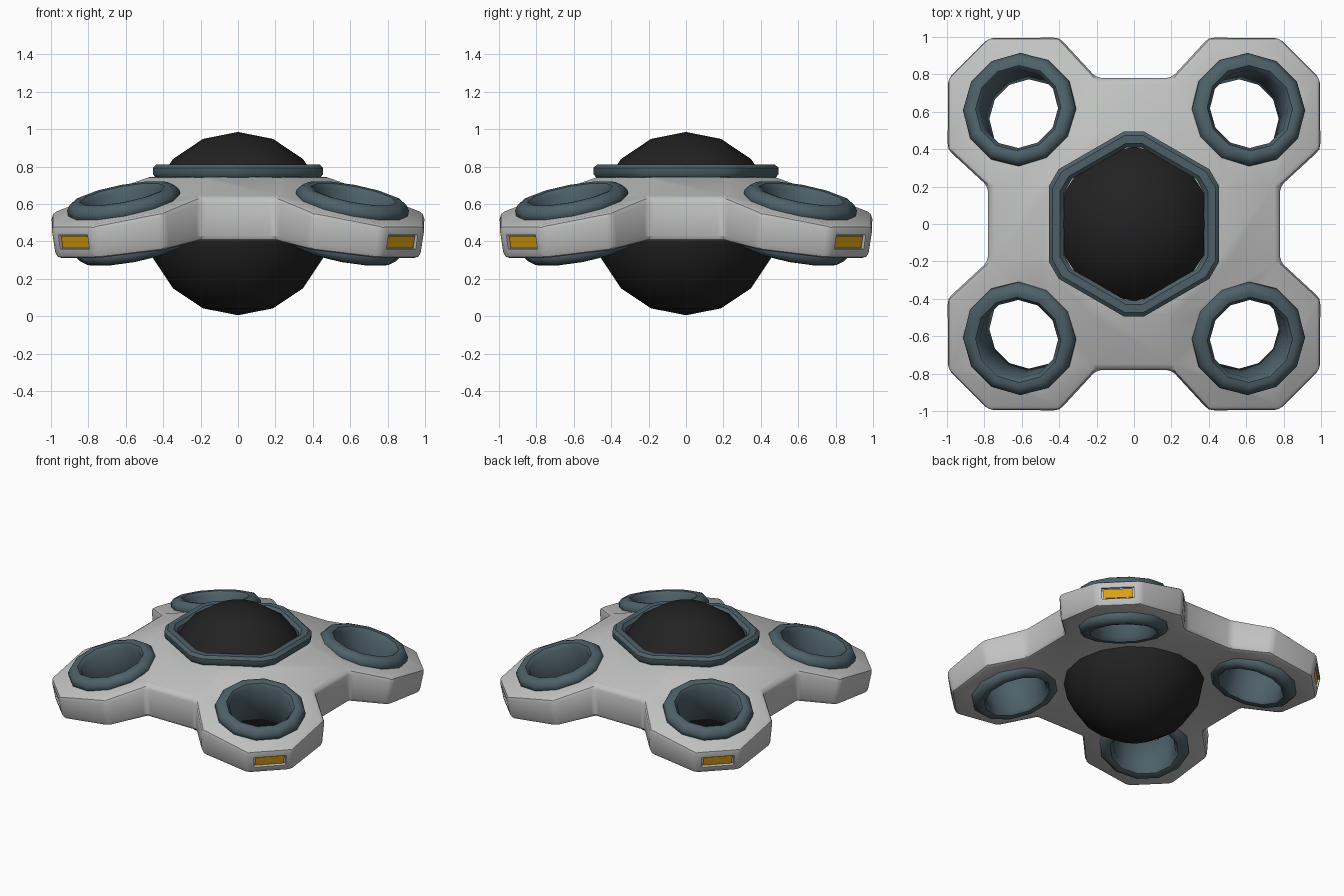
import bpy, bmesh, math
from mathutils import Matrix, Vector

if "Cube" in bpy.data.objects:
    bpy.data.objects.remove(bpy.data.objects["Cube"])


def material(name, rgb):
    m = bpy.data.materials.new(name)
    m.diffuse_color = (*rgb, 1)
    m.use_nodes = True
    m.node_tree.nodes["Principled BSDF"].inputs["Base Color"].default_value = m.diffuse_color
    return m


GREY = material("light_grey", (0.53, 0.54, 0.53))
TEAL = material("slate_teal", (0.075, 0.118, 0.14))
BLACK = material("near_black", (0.016, 0.016, 0.016))
AMBER = material("amber", (0.72, 0.36, 0.008))


def finish(bm, name, mat, angle=None):
    bmesh.ops.recalc_face_normals(bm, faces=bm.faces)
    me = bpy.data.meshes.new(name)
    bm.to_mesh(me)
    bm.free()
    ob = bpy.data.objects.new(name, me)
    bpy.context.collection.objects.link(ob)
    if mat:
        me.materials.append(mat)
    if angle:
        smooth(ob, angle)
    return ob


def select(ob):
    bpy.ops.object.select_all(action='DESELECT')
    ob.select_set(True)
    bpy.context.view_layer.objects.active = ob


def smooth(ob, angle):
    select(ob)
    bpy.ops.object.shade_smooth_by_angle(angle=math.radians(angle))


def ring(bm, profile, angles, mat=Matrix()):
    """Sweep a closed (radius, height) profile around the local z axis."""
    loops = [[bm.verts.new(mat @ Vector((r * math.cos(a), r * math.sin(a), z)))
              for r, z in profile] for a in angles]
    n, k = len(loops), len(profile)
    for i in range(n):
        a, b = loops[i], loops[(i + 1) % n]
        for j in range(k):
            bm.faces.new((a[j], a[(j + 1) % k], b[(j + 1) % k], b[j]))


def frame(az, tilt, centre):
    """Local x points outward along the azimuth, tilted downward."""
    return (Matrix.Translation(centre) @ Matrix.Rotation(az, 4, 'Z')
            @ Matrix.Rotation(math.radians(tilt), 4, 'Y'))


AZ = [math.radians(45 + 90 * i) for i in range(4)]
rotors = [frame(a, 15, (0.62 * 2 ** .5 * math.cos(a), 0.62 * 2 ** .5 * math.sin(a), 0.655))
          for a in AZ]
lamps = [frame(a, 12, (0.876 * 2 ** .5 * math.cos(a), 0.876 * 2 ** .5 * math.sin(a), 0.397))
         for a in AZ]

# Body: four drooping lobes around a flat octagonal middle
LOBE = [(.2, .78), (.4, 1), (.78, 1), (1, .78), (1, .4), (.78, .2)][::-1]
INNER = [(.47, .2), (.2, .47)]


def turn(p, q):
    x, y = p
    for _ in range(q):
        x, y = -y, x
    return x, y


bm = bmesh.new()
outer, inner = {}, {}
for side in (0, 1):
    for q in range(4):
        o = []
        for i, p in enumerate(LOBE):
            s = p[0] + p[1]
            k = 0.972 if side and 0 < i < 5 else 1
            z = 0.40 - 0.117 * (s - 0.98) if side else 0.83 - 0.195 * s
            x, y = turn(p, q)
            o.append(bm.verts.new((x * k, y * k, z)))
        outer[side, q] = o
        inner[side, q] = [bm.verts.new((*turn(p, q), 0.42 if side else 0.745)) for p in INNER]
    for q in range(4):
        o, i = outer[side, q], inner[side, q]
        o2, i2 = outer[side, (q + 1) % 4], inner[side, (q + 1) % 4]
        bm.faces.new(o)
        bm.faces.new((i[0], o[0], o[5], i[1]))
        bm.faces.new((i[1], o[5], o2[0], i2[0]))
    bm.faces.new([v for q in range(4) for v in inner[side, q]])
top = [v for q in range(4) for v in outer[0, q]]
bot = [v for q in range(4) for v in outer[1, q]]
for i in range(24):
    j = (i + 1) % 24
    bm.faces.new((top[i], top[j], bot[j], bot[i]))
bmesh.ops.recalc_face_normals(bm, faces=bm.faces)
edges = [e for e in bm.edges if e.calc_face_angle(0) > math.radians(25)]
bmesh.ops.bevel(bm, geom=edges, offset=0.03, segments=2, profile=0.5, affect='EDGES')
body = finish(bm, "body", GREY)

# Cut the rotor openings and lamp recesses
bm = bmesh.new()
for m in rotors:
    bmesh.ops.create_cone(bm, cap_ends=True, segments=12, radius1=0.25, radius2=0.25, depth=0.7,
                          matrix=m @ Matrix.Translation((0, 0, -0.16)))
for m in lamps:
    bmesh.ops.create_cube(bm, size=1, matrix=m @ Matrix.Diagonal((0.036, 0.22, 0.078, 1)))
cutter = finish(bm, "cutter", None)
cutter.hide_render = True
mod = body.modifiers.new("cut", 'BOOLEAN')
mod.operation, mod.solver, mod.object = 'DIFFERENCE', 'EXACT', cutter
select(body)
bpy.ops.object.modifier_apply(modifier="cut")
bpy.data.objects.remove(cutter)
smooth(body, 32)

# Rotor ducts: tubes with a rounded rim at each end
T, B = 0.0, -0.33
half = [(.212, T - .03), (.232, T - .004), (.258, T), (.285, T - .008), (.306, T - .035),
        (.306, T - .065), (.285, T - .09)]
duct = half + [(r, B + T - z) for r, z in reversed(half)]
for i, m in enumerate(rotors):
    bm = bmesh.new()
    ring(bm, duct, [math.radians(15 + 30 * k) for k in range(12)], m)
    finish(bm, f"rotor_duct_{i + 1}", TEAL, 40)

# Corner lamps
for i, m in enumerate(lamps):
    bm = bmesh.new()
    bmesh.ops.create_cube(bm, size=1, matrix=m @ Matrix.Translation((-0.012, 0, 0))
                          @ Matrix.Diagonal((0.009, 0.2, 0.062, 1)))
    finish(bm, f"corner_lamp_{i + 1}", AMBER)

# Hexagonal collar with clipped corners
c = math.cos(math.radians(24))
prof = [(r / c, z) for r, z in ((.375, .73), (.375, .79), (.395, .812), (.435, .812),
                                (.455, .793), (.455, .76), (.438, .738), (.42, .73))]
bm = bmesh.new()
ring(bm, prof, [math.radians(30 + 60 * k + d) for k in range(6) for d in (-6, 6)])
finish(bm, "collar", TEAL, 40)

# Central globe
bm = bmesh.new()
bmesh.ops.create_uvsphere(bm, u_segments=16, v_segments=8, radius=0.49,
                          matrix=Matrix.Translation((0, 0, 0.495)))
finish(bm, "globe", BLACK, 40)
